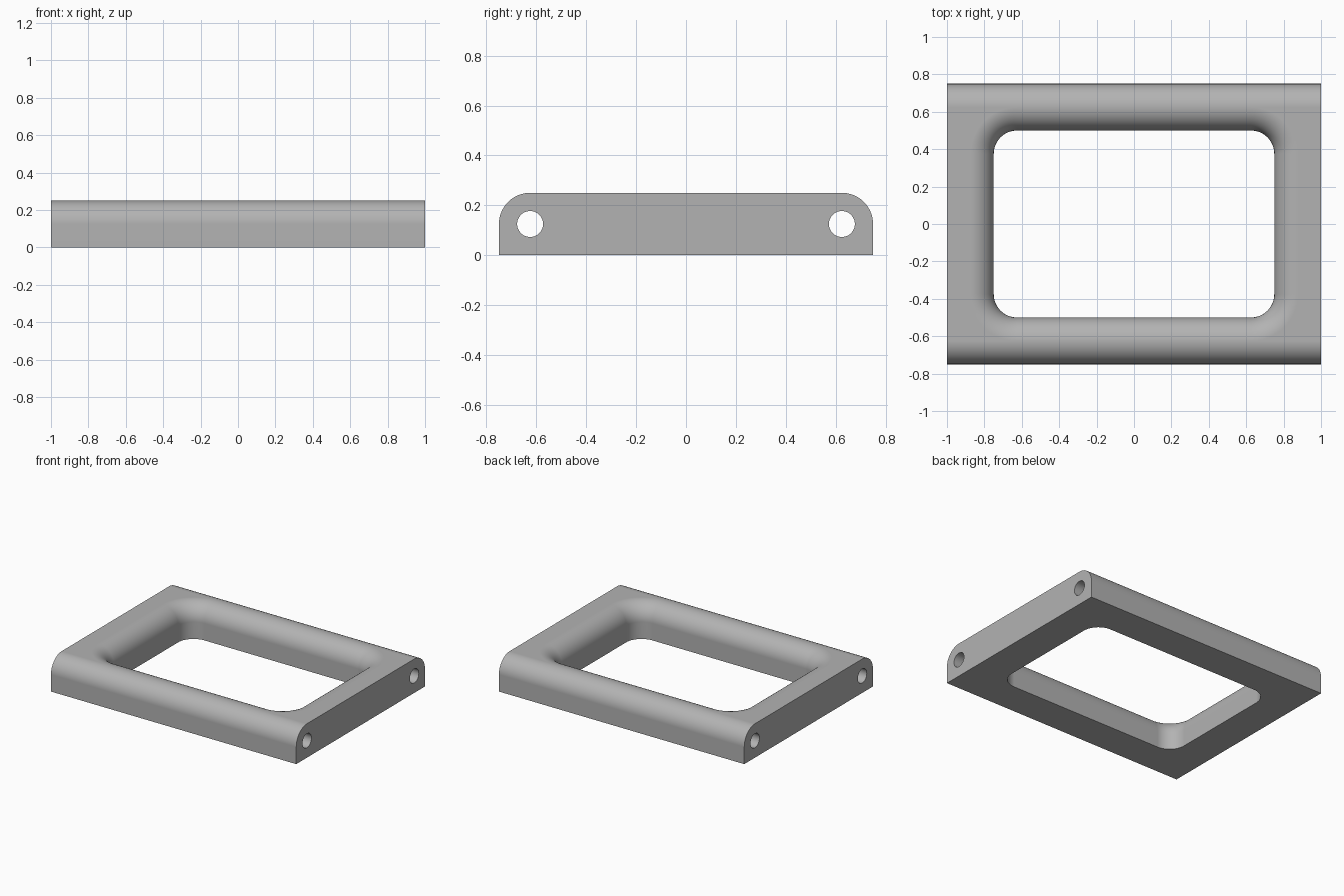
import bpy, bmesh
from math import sin, cos, pi, radians

if "Cube" in bpy.data.objects:
    bpy.data.objects.remove(bpy.data.objects["Cube"], do_unlink=True)

HX, HY, R = 1.0, 0.75, 0.125        # half length, half width, rounding radius
CX, CY = 0.625, 0.375               # centres of the window corners
SEG = 16

grey = bpy.data.materials.new("plain grey")
grey.use_nodes = True
colour = (0.45, 0.45, 0.45, 1)
grey.diffuse_color = colour
grey.node_tree.nodes["Principled BSDF"].inputs["Base Color"].default_value = colour

bm = bmesh.new()


def face(points):
    return bm.faces.new([bm.verts.new(p) for p in points])


def window_ring(offset, z):
    """Rounded rectangle, four corner arcs counter-clockwise from +x."""
    ring = []
    for k, (sx, sy) in enumerate([(1, 1), (-1, 1), (-1, -1), (1, -1)]):
        for i in range(SEG + 1):
            a = (k + i / SEG) * pi / 2
            ring.append((sx * CX + (R + offset) * cos(a),
                         sy * CY + (R + offset) * sin(a), z))
    return ring


# Window wall: straight below, flaring outwards to the top
steps = [i / SEG * pi / 2 for i in range(SEG + 1)]
rings = [window_ring(0, 0)]
rings += [window_ring(R * (1 - cos(a)), R + R * sin(a)) for a in steps]
for low, high in zip(rings, rings[1:]):
    for i in range(len(low)):
        j = (i + 1) % len(low)
        face([low[i], low[j], high[j], high[i]])

# Outer long sides, rounded over at the top
side = [(HY, 0)] + [(HY - R * (1 - cos(a)), R + R * sin(a)) for a in steps]
columns = [-HX, -CX, CX, HX]
for s in (-1, 1):
    for (y0, z0), (y1, z1) in zip(side, side[1:]):
        for x0, x1 in zip(columns, columns[1:]):
            face([(x0, s * y0, z0), (x1, s * y0, z0), (x1, s * y1, z1), (x0, s * y1, z1)])
    # Underside of each long bar
    face([(-CX, s * HY, 0), (CX, s * HY, 0), (CX, s * (CY + R), 0), (-CX, s * (CY + R), 0)])

# Flat tops, undersides and end caps of the two short bars
n = SEG + 1
for s in (-1, 1):
    for ring, y, z in ((rings[0], HY, 0), (rings[-1], HY - R, 2 * R)):
        arc = ring[3 * n:] + ring[:n]
        arc = [(s * p[0], p[1], p[2]) for p in arc]
        outer = [(s * HX, y, z), (s * HX, -y, z)]
        if z == 0:
            outer = [(s * CX, y, z)] + outer + [(s * CX, -y, z)]
        face(arc + outer)
    face([(s * HX, y, z) for y, z in side] + [(s * HX, -y, z) for y, z in reversed(side)])

bmesh.ops.remove_doubles(bm, verts=bm.verts, dist=0.0001)
bmesh.ops.recalc_face_normals(bm, faces=bm.faces)
mesh = bpy.data.meshes.new("frame")
bm.to_mesh(mesh)
bm.free()
mesh.materials.append(grey)
frame = bpy.data.objects.new("frame", mesh)
bpy.context.collection.objects.link(frame)

# Round holes running the whole length of both long bars
for name, s in (("front_hole_cutter", -1), ("back_hole_cutter", 1)):
    bpy.ops.mesh.primitive_cylinder_add(vertices=48, radius=0.052, depth=2.4,
                                        location=(0, s * (HY - R), R), rotation=(0, pi / 2, 0))
    cutter = bpy.context.object
    cutter.name = name
    cutter.hide_render = True
    cutter.data.materials.append(grey)
    bpy.context.view_layer.objects.active = frame
    cut = frame.modifiers.new(name, "BOOLEAN")
    cut.operation = "DIFFERENCE"
    cut.solver = "EXACT"
    cut.object = cutter
    bpy.ops.object.modifier_apply(modifier=cut.name)
    bpy.data.objects.remove(cutter, do_unlink=True)

# Smooth curves, crisp edges, even flat faces
bpy.ops.object.select_all(action="DESELECT")
frame.select_set(True)
bpy.context.view_layer.objects.active = frame
bpy.ops.object.shade_smooth_by_angle(angle=radians(30))
weighted = frame.modifiers.new("even_shading", "WEIGHTED_NORMAL")
weighted.keep_sharp = True
